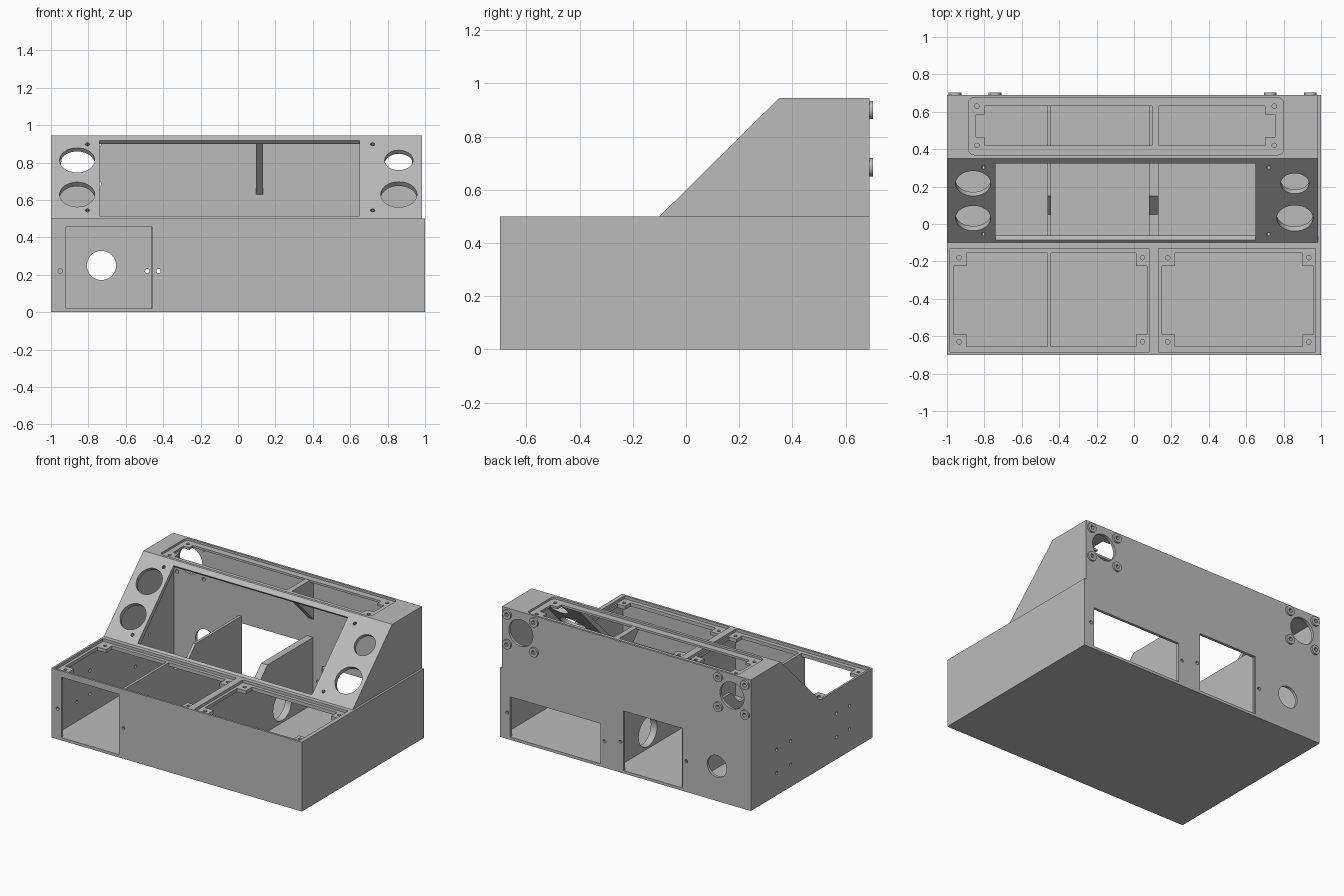
import bpy
import bmesh
import math
from mathutils import Matrix, Vector

cube = bpy.data.objects.get("Cube")
if cube:
    bpy.data.objects.remove(cube, do_unlink=True)

grey = bpy.data.materials.new("plain grey")
grey.use_nodes = True
COLOUR = (0.5, 0.5, 0.5, 1)
grey.diffuse_color = COLOUR
grey.node_tree.nodes["Principled BSDF"].inputs["Base Color"].default_value = COLOUR


def prism(name, outline, axis, start, end):
    """Extrude a closed outline along x, y or z."""
    place = {"x": lambda p, d: (d, p[0], p[1]),
             "y": lambda p, d: (p[0], d, p[1]),
             "z": lambda p, d: (p[0], p[1], d)}[axis]
    bm = bmesh.new()
    low = [bm.verts.new(place(p, start)) for p in outline]
    high = [bm.verts.new(place(p, end)) for p in outline]
    bm.faces.new(low)
    bm.faces.new(high)
    for i in range(len(low)):
        j = (i + 1) % len(low)
        bm.faces.new((low[i], low[j], high[j], high[i]))
    bmesh.ops.recalc_face_normals(bm, faces=bm.faces)
    mesh = bpy.data.meshes.new(name)
    bm.to_mesh(mesh)
    bm.free()
    mesh.materials.append(grey)
    obj = bpy.data.objects.new(name, mesh)
    bpy.context.collection.objects.link(obj)
    return obj


def rect(a0, a1, b0, b1):
    return [(a0, b0), (a1, b0), (a1, b1), (a0, b1)]


def circle(a, b, r, sides=32):
    return [(a + r * math.cos(math.tau * i / sides),
             b + r * math.sin(math.tau * i / sides)) for i in range(sides)]


def rounded(a0, a1, b0, b1, r):
    corners = [(a1 - r, b1 - r), (a0 + r, b1 - r), (a0 + r, b0 + r), (a1 - r, b0 + r)]
    return [(a + r * math.cos(math.radians(90 * q + 18 * s)),
             b + r * math.sin(math.radians(90 * q + 18 * s)))
            for q, (a, b) in enumerate(corners) for s in range(6)]


def combine(target, other, operation):
    mod = target.modifiers.new("combine", "BOOLEAN")
    mod.operation = operation
    mod.solver = "EXACT"
    mod.object = other
    bpy.context.view_layer.objects.active = target
    bpy.ops.object.modifier_apply(modifier=mod.name)
    bpy.data.objects.remove(other, do_unlink=True)


def cut(target, outline, axis, start, end, matrix=None):
    cutter = prism("cutter", outline, axis, start, end)
    if matrix:
        cutter.data.transform(matrix)
    combine(target, cutter, "DIFFERENCE")


# Outer body: low box with a sloped console on top
case = prism("case", rect(-0.7, 0.69, 0, 0.5), "x", -1, 1)
console = [(-0.1, 0.5), (0.35, 0.945), (0.69, 0.945), (0.69, 0.3), (-0.1, 0.3)]
combine(case, prism("console", console, "x", -1, 0.985), "UNION")

# Hollow inside
cut(case, rect(-0.68, 0.67, 0.02, 0.455), "x", -0.98, 0.98)
cut(case, [(-0.108, 0.44), (0.357, 0.915), (0.67, 0.915), (0.67, 0.44)], "x", -0.98, 0.965)

# Deck openings: shallow lid recess, stepped opening with corner tabs, screws
for x0, x1 in ((-0.985, 0.08), (0.13, 0.97)):
    cut(case, rect(x0, x1, -0.685, -0.13), "z", 0.48, 0.6)
    cut(case, rect(x0 + 0.02, x1 - 0.01, -0.59, -0.225), "z", 0.4, 0.6)
    cut(case, rect(x0 + 0.09, x1 - 0.07, -0.655, -0.155), "z", 0.4, 0.6)
    for x in (x0 + 0.05, x1 - 0.035):
        for y in (-0.63, -0.18):
            cut(case, circle(x, y, 0.012, 12), "z", 0.4, 0.6)

# Top opening
cut(case, rounded(-0.885, 0.8, 0.37, 0.675, 0.03), "z", 0.93, 1)
cut(case, rect(-0.845, 0.755, 0.465, 0.585), "z", 0.85, 1)
cut(case, rect(-0.8, 0.7, 0.42, 0.63), "z", 0.85, 1)
for x in (-0.84, 0.75):
    for y in (0.42, 0.63):
        cut(case, circle(x, y, 0.012, 12), "z", 0.85, 1)

# Sloped panel: window, gauge holes and screws
slope = Matrix.Translation((0, -0.1, 0.5)) @ Matrix.Rotation(math.atan2(0.445, 0.45), 4, "X")
cut(case, rect(-0.74, 0.65, 0.02, 0.594), "z", -0.06, 0.05, slope)
for x, s, r in ((-0.86, 0.445, 0.094), (-0.86, 0.184, 0.094),
                (0.86, 0.445, 0.076), (0.86, 0.184, 0.097)):
    cut(case, circle(x, s, r), "z", -0.06, 0.05, slope)
for x in (-0.805, 0.72):
    for s in (0.064, 0.566):
        cut(case, circle(x, s, 0.012, 12), "z", -0.06, 0.05, slope)

# Front bay and its screws
cut(case, rect(-0.92, -0.46, 0.02, 0.455), "y", -0.8, -0.6)
for x in (-0.95, -0.425):
    cut(case, circle(x, 0.22, 0.012, 12), "y", -0.8, -0.6)

# Back bays, cable hole and screws
cut(case, rect(0.2, 0.92, 0.02, 0.31), "y", 0.6, 0.8)
cut(case, rect(-0.456, 0.016, 0.02, 0.45), "y", 0.6, 0.8)
cut(case, circle(-0.73, 0.25, 0.078), "y", 0.6, 0.8)
for x, z in ((0.944, 0.19), (0.168, 0.19), (0.04, 0.22), (-0.485, 0.22)):
    cut(case, circle(x, z, 0.012, 12), "y", 0.6, 0.8)

# Back ports, each with four ringed screw bosses
for side, cx in (("right", -0.85), ("left", 0.835)):
    cut(case, circle(cx, 0.793, 0.096), "y", 0.6, 0.8)
    for dx in (-0.107, 0.107):
        for z in (0.685, 0.9):
            cut(case, circle(cx + dx, z, 0.013, 12), "y", 0.6, 0.8)
            boss = prism(side + "_port_boss", circle(cx + dx, z, 0.034, 24), "y", 0.69, 0.703)
            cut(boss, circle(cx + dx, z, 0.015, 6), "y", 0.6, 0.8)

# Screw holes in the right side
for y in (-0.435, -0.287, 0.235, 0.395):
    for z in (0.16, 0.33):
        cut(case, circle(y, z, 0.011, 12), "x", -1.1, -0.9)

# Inner dividers, stepped down below the window
divider = [(-0.69, 0.01), (0.68, 0.01), (0.68, 0.5), (0.15, 0.5),
           (0.05, 0.4), (-0.09, 0.4), (-0.12, 0.48), (-0.69, 0.48)]
prism("right_divider", divider, "x", -0.463, -0.443)
centre = prism("centre_divider", divider, "x", 0.08, 0.13)
cut(centre, circle(0.32, 0.14, 0.105), "x", 0, 0.2)

# Cross bar and gusset under the top
gusset = [(0.38, 0.928), (0.68, 0.928), (0.68, 0.62)]
prism("top_gusset", gusset, "x", 0.095, 0.133)

for obj in bpy.context.scene.objects:
    obj.select_set(obj.type == "MESH")
bpy.ops.object.shade_smooth_by_angle(angle=math.radians(30))
